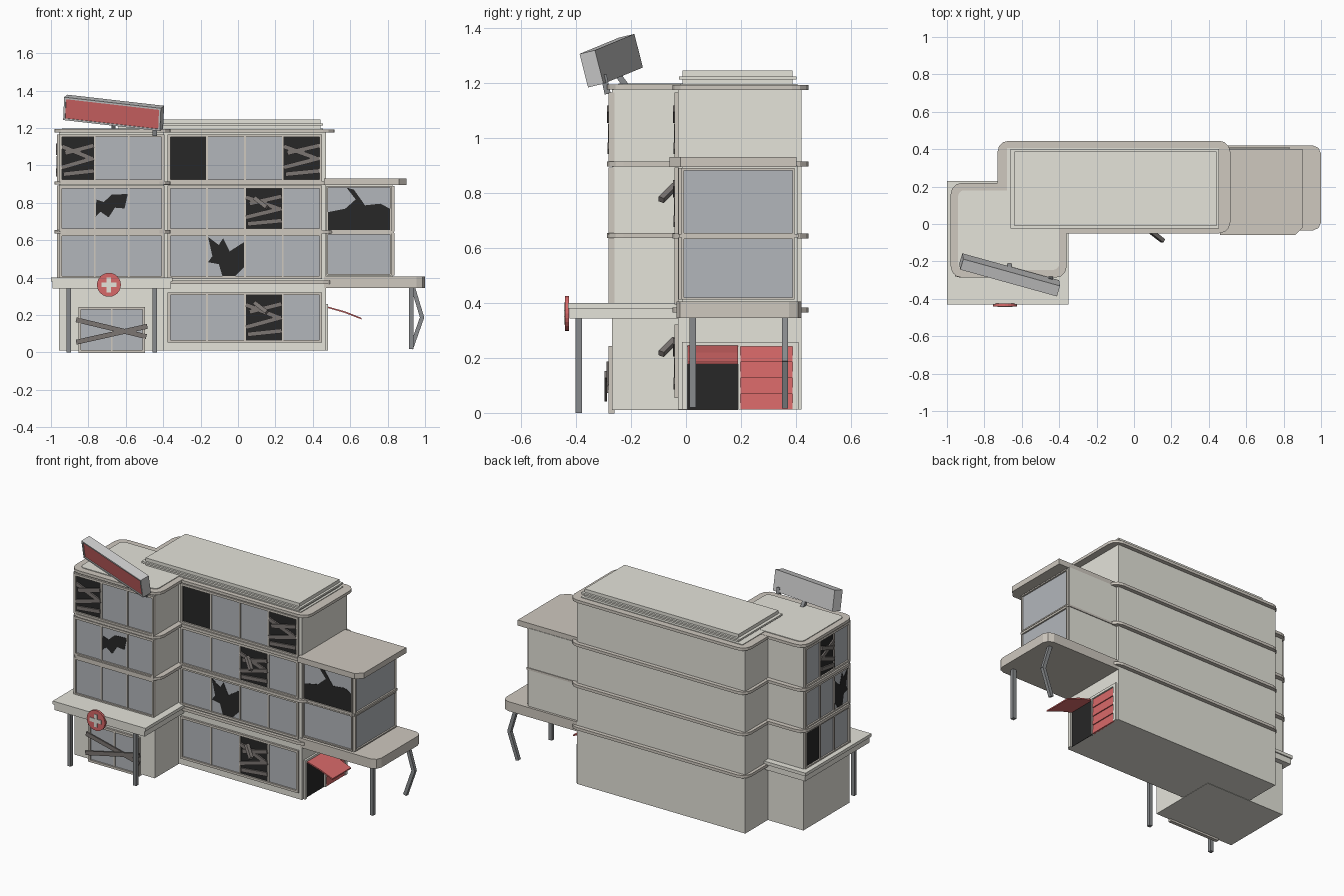
import bpy, bmesh, math
from mathutils import Vector, Euler

if "Cube" in bpy.data.objects:
    bpy.data.objects.remove(bpy.data.objects["Cube"])

def mat(name, r, g, b):
    m = bpy.data.materials.new(name)
    m.diffuse_color = (r, g, b, 1)
    m.use_nodes = True
    m.node_tree.nodes["Principled BSDF"].inputs["Base Color"].default_value = m.diffuse_color
    return m

WALL = mat("plaster", 0.78, 0.77, 0.70)
TRIM = mat("trim", 0.62, 0.58, 0.52)
GLASS = mat("glass", 0.45, 0.47, 0.50)
BLACK = mat("dark_interior", 0.02, 0.02, 0.02)
WOOD = mat("old_wood", 0.20, 0.18, 0.17)
METAL = mat("metal", 0.25, 0.26, 0.27)
RED = mat("red_paint", 0.68, 0.14, 0.14)
PALE = mat("pale_metal", 0.66, 0.67, 0.68)

# ---- helpers: every part is a set of solids, each lofted between two loops
def make(name, material, solids):
    bm = bmesh.new()
    for a, b in solids:
        va, vb = [bm.verts.new(p) for p in a], [bm.verts.new(p) for p in b]
        n = len(va)
        bm.faces.new(va)
        bm.faces.new(vb[::-1])
        for i in range(n):
            bm.faces.new((va[i], vb[i], vb[(i + 1) % n], va[(i + 1) % n]))
    bmesh.ops.recalc_face_normals(bm, faces=bm.faces)
    me = bpy.data.meshes.new(name)
    bm.to_mesh(me)
    bm.free()
    ob = bpy.data.objects.new(name, me)
    bpy.context.collection.objects.link(ob)
    me.materials.append(material)
    return ob

def slab(x0, x1, y0, y1, z0, z1, r=0, round_at=(0, 1, 2, 3), steps=3):
    """Flat slab; listed corners (FL, FR, BR, BL) are rounded by r."""
    pts = []
    for i, (x, y, sx, sy) in enumerate(((x0, y0, 1, 1), (x1, y0, -1, 1), (x1, y1, -1, -1), (x0, y1, 1, -1))):
        if r and i in round_at:
            for k in range(steps + 1):
                a = math.pi + i * math.pi / 2 + k * math.pi / 2 / steps
                pts.append((x + sx * r + r * math.cos(a), y + sy * r + r * math.sin(a)))
        else:
            pts.append((x, y))
    return [(x, y, z0) for x, y in pts], [(x, y, z1) for x, y in pts]

def beam(p, q, w):
    p, q = Vector(p), Vector(q)
    d = (q - p).normalized()
    s = d.cross((0, 1, 0) if abs(d.y) < 0.9 else (1, 0, 0)).normalized() * w / 2
    t = d.cross(s)
    ring = (s + t, s - t, -s - t, -s + t)
    return [p + c for c in ring], [q + c for c in ring]

# wall planes: (along wall, height, distance outward) -> 3D
def front(y): return lambda u, v, d: (u, y - d, v)
def left(x): return lambda u, v, d: (x - d, u, v)
def right(x): return lambda u, v, d: (x + d, u, v)

def poly(F, pts, d0, d1):
    return [F(u, v, d0) for u, v in pts], [F(u, v, d1) for u, v in pts]

def rect(F, u0, u1, v0, v1, d0, d1):
    return poly(F, ((u0, v0), (u1, v0), (u1, v1), (u0, v1)), d0, d1)

def plank(F, a, b, w, d0, d1):
    a, b = Vector(a), Vector(b)
    t = (b - a).normalized()
    n = Vector((-t.y, t.x)) * w / 2
    return poly(F, (a + n, b + n, b - n, a - n), d0, d1)

HOLE = ((0, .35), (.12, .5), (0, .98), (.3, .78), (.42, .95), (.6, .62), (1, .85),
        (1, .22), (.75, .0), (.4, .0), (.3, .3))
SPLIT = ((0, .0), (0, .42), (.28, .5), (.45, .72), (.3, 1), (.42, .95), (.6, .58), (.85, .62), (1, .5), (1, 0))
GAP = ((0, .3), (.02, .72), (.25, .66), (.5, .84), (1, .86), (.9, .5), (.6, .52), (.4, .28), (.15, .42))
BOARDS = ((0, .78, .9, .5), (0, .28, 1, .5), (.05, .12, 1, .2), (.1, .62, 1, .8))

def window(name, F, u0, u1, v0, v1, cols, state={}, border=.014):
    """Framed strip of panes; state maps a pane to black, boards or a hole outline."""
    gap = .01
    frame = [rect(F, u0 - border, u1 + border, v, v + border, -.01, .012) for v in (v0 - border, v1)]
    frame += [rect(F, u, u + border, v0, v1, -.01, .012) for u in (u0 - border, u1)]
    w = (u1 - u0 + gap) / cols
    frame += [rect(F, u0 + w * i - gap, u0 + w * i, v0, v1, -.01, .008) for i in range(1, cols)]
    make(name + "_frame", TRIM, frame)
    glass, dark, wood = [], [], []
    for i in range(cols):
        a = u0 + w * i
        b = a + w - gap
        at = lambda s, t: (a + (b - a) * s, v0 + (v1 - v0) * t)
        s = state.get(i)
        (dark if s in ("black", "boards") else glass).append(rect(F, a, b, v0, v1, -.01, .002))
        if s == "boards":
            wood += [plank(F, at(p, q), at(m, n), .024, .002 + k * .002, .011 + k * .002)
                     for k, (p, q, m, n) in enumerate(BOARDS)]
        elif s and s != "black":
            dark.append(poly(F, [at(p, q) for p, q in s], 0, .004))
    for part, m, solids in (("glass", GLASS, glass), ("opening", BLACK, dark), ("boards", WOOD, wood)):
        if solids:
            make(name + "_" + part, m, solids)

# ---- building masses
make("main_block", WALL, [slab(-.71, .47, -.03, .42, .012, 1.185)])
make("entrance_wing", WALL, [slab(-.957, -.395, -.27, .19, .01, 1.184)])
make("side_annex", WALL, [slab(.46, .825, -.015, .405, .40, .90)])

# ---- floor bands and roof
LEVELS = (.366, .635, .896, 1.175)
make("main_floor_bands", TRIM, [slab(-.73, .515, -.05, .445, z, z + .018, .06) for z in LEVELS])
make("wing_floor_bands", TRIM, [slab(-.98, -.36, -.287, .22, z + .001, z + .019, .06) for z in LEVELS])
make("annex_floor_band", TRIM, [slab(.46, .834, -.024, .41, .637, .65)])
make("roof_decks", WALL, [slab(-.68, .455, -.02, .405, 1.18, 1.197),
                          slab(-.94, -.40, -.245, .18, 1.18, 1.198, .03)])
make("roof_cap", WALL, [slab(-.64, .44, -.012, .388, 1.19, 1.245),
                        slab(-.66, .455, -.025, .402, 1.213, 1.224)])

# ---- annex roof and canopy, porch canopy
make("annex_roof", TRIM, [slab(.46, .90, -.06, .402, .895, .93, .04, (1,), 1)])
make("annex_canopy", TRIM, [slab(.46, 1.0, -.035, .42, .345, .405, .045, (1, 2), 2)])
make("porch_canopy", WALL, [slab(-1, -.35, -.43, .23, .38, .40),
                            slab(-.992, -.358, -.424, .222, .343, .38)])
make("porch_posts", METAL, [beam((x, -.39, 0), (x, -.39, .345), .022) for x in (-.905, -.445)])
make("canopy_post", METAL, [beam((.927, .025, .02), (.927, .025, .35), .023)])
make("bent_canopy_post", METAL, [beam((.925, .36, .02), (.985, .36, .19), .022),
                                 beam((.985, .36, .185), (.935, .36, .35), .022)])

# ---- windows
ROWS = ((.408, .622), (.662, .878), (.926, 1.152))
WING = ({}, {1: GAP}, {0: "boards"})
WING_LEFT = ({2: "black"}, {0: HOLE}, {1: "boards"})
MAIN = ({1: HOLE}, {2: "boards"}, {0: "black", 3: "boards"})
for i, (a, b) in enumerate(ROWS):
    window(f"wing_front_window_{i+1}", front(-.27), -.942, -.408, a, b, 3, WING[i])
    window(f"wing_left_window_{i+1}", left(-.957), -.25, .17, a, b, 3, WING_LEFT[i])
    window(f"main_window_{i+1}", front(-.03), -.362, .436, a, b, 4, MAIN[i])
window("main_ground_window", front(-.03), -.362, .436, .068, .308, 4, {2: "boards"})
for i, (a, b) in enumerate(((.42, .632), (.655, .882))):
    window(f"annex_front_window_{i+1}", front(-.015), .48, .812, a, b, 1, {0: SPLIT} if i else {}, .008)
    window(f"annex_side_window_{i+1}", right(.825), -.008, .387, a, b, 1, {}, .008)
make("loose_planks", WOOD, [beam((.09, -.04, z + .05), (.155, -.09, z), .022) for z in (.775, .215)])

# ---- boarded entrance
F = front(-.27)
window("entrance_door", F, -.84, -.51, .012, .23, 2)
make("entrance_boards", WOOD, [plank(F, (-.865, .175), (-.49, .085), .026, .012, .02),
                               plank(F, (-.865, .055), (-.485, .14), .026, .018, .026)])

# ---- garage doors on the right side
R = right(.47)
make("garage_frame", WALL, [rect(R, -.015, .005, .012, .25, -.01, .012),
                            rect(R, .387, .41, .012, .25, -.01, .012),
                            rect(R, .19, .198, .012, .242, -.01, .012),
                            rect(R, -.015, .41, .242, .258, -.01, .012)])
make("garage_opening", BLACK, [rect(R, .005, .19, .012, .242, -.01, .002)])
make("garage_shutter", RED, [([(.465, .198, z), (.479, .198, z), (.473, .198, z + .0575), (.465, .198, z + .0575)],
                              [(.465, .387, z), (.479, .387, z), (.473, .387, z + .0575), (.465, .387, z + .0575)])
                             for z in (.012, .0695, .127, .1845)])
door = ((.472, .24), (.57, .212), (.66, .177), (.66, .185), (.572, .22), (.472, .248))
make("broken_shutter", RED, [([(x, .005, z) for x, z in door], [(x, .19, z) for x, z in door])])

# ---- round sign with a plus shape over the porch
disc = [(-.69 + .064 * math.cos(math.tau * i / 24), .362 + .064 * math.sin(math.tau * i / 24)) for i in range(24)]
F = front(-.43)
make("round_sign", RED, [poly(F, disc, -.005, .01)])
make("plus_shape", WALL, [rect(F, -.73, -.65, .35, .374, .008, .014),
                          rect(F, -.702, -.678, .322, .402, .008, .0135)])

# ---- crooked roof sign and its struts
B = front(0)
parts = [make("roof_sign_box", PALE, [rect(B, -.27, .27, -.063, .063, -.03, .022)]),
         make("roof_sign_rim", PALE, [rect(B, -.27, .27, -.063, -.053, .02, .03),
                                      rect(B, -.27, .27, .053, .063, .02, .03),
                                      rect(B, -.27, -.26, -.053, .053, .02, .03),
                                      rect(B, .26, .27, -.053, .053, .02, .03)]),
         make("roof_sign_panel", RED, [rect(B, -.26, .26, -.053, .053, .02, .025)])]
for ob in parts:
    ob.location = (-.665, -.272, 1.281)
    ob.rotation_euler = Euler((math.radians(13), math.radians(6.3), math.radians(-15.5)), 'XYZ')
make("roof_sign_struts", METAL, [beam((-.445, -.285, 1.16), (-.445, -.30, 1.23), .022),
                                 beam((-.665, -.215, 1.185), (-.665, -.262, 1.25), .022)])
